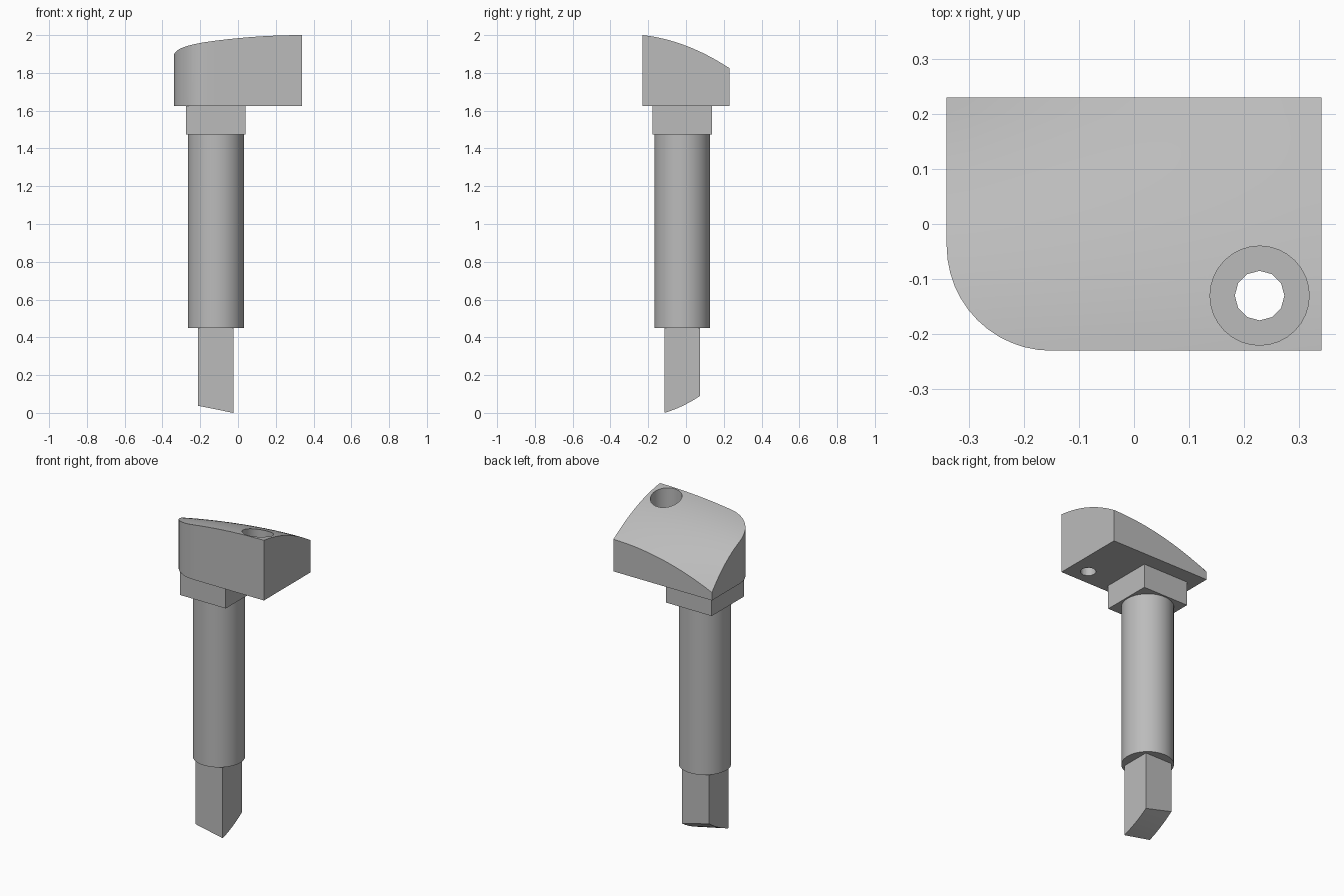
import bpy
import bmesh
import math

if "Cube" in bpy.data.objects:
    bpy.data.objects.remove(bpy.data.objects["Cube"])

# One plain grey for every part
grey = bpy.data.materials.new("plain_grey")
grey.use_nodes = True
colour = (0.5, 0.5, 0.5, 1)
grey.diffuse_color = colour
grey.node_tree.nodes["Principled BSDF"].inputs["Base Color"].default_value = colour


def shade(obj):
    bpy.ops.object.select_all(action="DESELECT")
    obj.select_set(True)
    bpy.context.view_layer.objects.active = obj
    bpy.ops.object.shade_smooth_by_angle(angle=math.radians(32))


def add_object(name, bm):
    bmesh.ops.recalc_face_normals(bm, faces=bm.faces)
    mesh = bpy.data.meshes.new(name)
    bm.to_mesh(mesh)
    bm.free()
    mesh.materials.append(grey)
    obj = bpy.data.objects.new(name, mesh)
    bpy.context.collection.objects.link(obj)
    return obj


def prism(name, outline, z0, z1, cuts=0, low=None, high=None):
    """Extrude an outline; cuts slice it so its ends can follow height rules."""
    bm = bmesh.new()
    bm.faces.new([bm.verts.new((x, y, 0)) for x, y in outline])
    for axis in range(2):
        values = [p[axis] for p in outline]
        a, b = min(values), max(values)
        for i in range(1, cuts):
            co, no = [0, 0, 0], [0, 0, 0]
            co[axis], no[axis] = a + (b - a) * i / cuts, 1
            bmesh.ops.bisect_plane(bm, geom=bm.verts[:] + bm.edges[:] + bm.faces[:],
                                   dist=1e-5, plane_co=co, plane_no=no)
    bottom = bm.verts[:]
    result = bmesh.ops.extrude_face_region(bm, geom=bm.faces[:], use_keep_orig=True)
    top = [g for g in result["geom"] if isinstance(g, bmesh.types.BMVert)]
    for v in bottom:
        v.co.z = low(v.co.x, v.co.y) if low else z0
    for v in top:
        v.co.z = high(v.co.x, v.co.y) if high else z1
    return add_object(name, bm)


def circle(cx, cy, r, n):
    return [(cx + r * math.cos(math.tau * i / n), cy + r * math.sin(math.tau * i / n))
            for i in range(n)]


def rectangle(x0, x1, y0, y1):
    return [(x0, y0), (x1, y0), (x1, y1), (x0, y1)]


# Head: plate with one rounded corner and a domed top
W, D, R = 0.34, 0.23, 0.19


def dome(x, y):
    u, t = (W - x) / (2 * W), (y + D) / (2 * D)
    return 2 - 0.065 * u**2 - 0.05 * t - 0.125 * t**2 - 0.085 * u**2 * t**3


corner = [(-W + R - R * math.cos(a), -D + R - R * math.sin(a))
          for a in (math.pi / 2 * i / 12 for i in range(13))]
head = prism("head", corner + [(W, -D), (W, D), (-W, D)], 1.625, 2, 16, high=dome)

# Stepped bolt hole through the head
hx, hy = 0.228, -0.13
for r, n, z0 in ((0.09, 32, 1.77), (0.045, 12, 1.5)):
    cutter = prism("hole_cutter", circle(hx, hy, r, n), z0, 2.2)
    cutter.hide_render = True
    mod = head.modifiers.new("hole", "BOOLEAN")
    mod.operation, mod.solver, mod.object = "DIFFERENCE", "EXACT", cutter
    bpy.ops.object.select_all(action="DESELECT")
    head.select_set(True)
    bpy.context.view_layer.objects.active = head
    bpy.ops.object.modifier_apply(modifier=mod.name)
    bpy.data.objects.remove(cutter)
shade(head)

# Square collar and round shaft
cx, cy = -0.117, -0.02
prism("collar", rectangle(cx - 0.157, cx + 0.157, cy - 0.158, cy + 0.158), 1.475, 1.625)
shade(prism("shaft", circle(cx, cy, 0.148, 48), 0.45, 1.475))


# Square tip with a slanted, slightly curved end
def slant(x, y):
    u, t = (-0.025 - x) / 0.187, (y + 0.115) / 0.19
    return 0.038 * u + 0.055 * t + 0.035 * t**2 + 0.01 * u * t


shade(prism("tip", rectangle(-0.212, -0.025, -0.115, 0.075), 0, 0.45, 8, low=slant))
